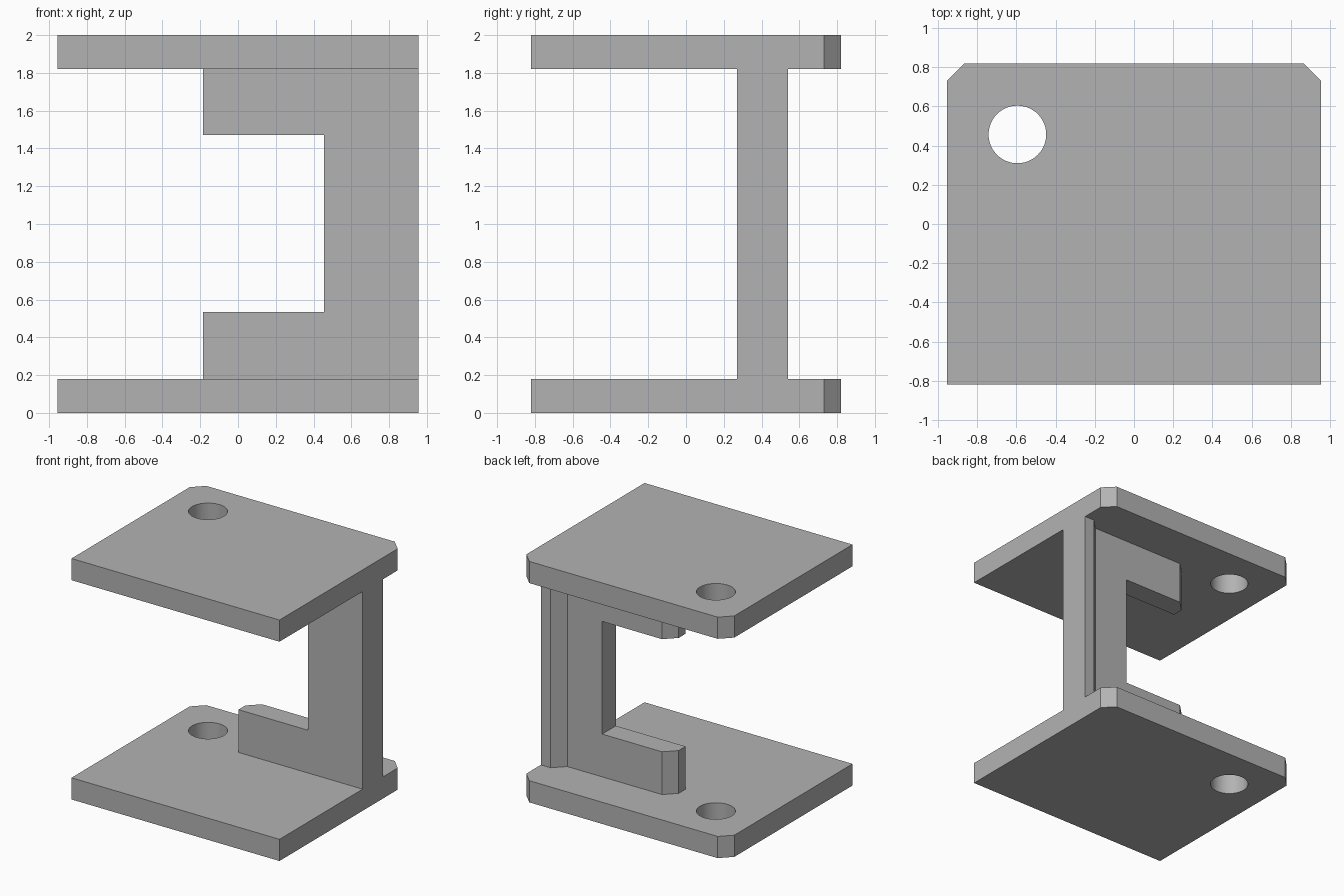
import bpy, bmesh
from math import radians

cube = bpy.data.objects.get("Cube")
if cube:
    bpy.data.objects.remove(cube, do_unlink=True)

HX, HY, H = 0.955, 0.82, 2.0     # half width, half depth, height
T = 0.18                         # plate thickness
C = 0.09                         # chamfer size

grey = bpy.data.materials.new("plain grey")
grey.use_nodes = True
grey.diffuse_color = (0.45, 0.45, 0.45, 1)
grey.node_tree.nodes["Principled BSDF"].inputs["Base Color"].default_value = (0.45, 0.45, 0.45, 1)


def prism(name, outline, z0, z1):
    """Extrude a plan outline from z0 up to z1."""
    bm = bmesh.new()
    face = bm.faces.new([bm.verts.new((x, y, z0)) for x, y in outline])
    new = bmesh.ops.extrude_face_region(bm, geom=[face])["geom"]
    bmesh.ops.translate(bm, vec=(0, 0, z1 - z0),
                        verts=[v for v in new if isinstance(v, bmesh.types.BMVert)])
    bmesh.ops.recalc_face_normals(bm, faces=bm.faces)
    mesh = bpy.data.meshes.new(name)
    bm.to_mesh(mesh)
    bm.free()
    mesh.materials.append(grey)
    obj = bpy.data.objects.new(name, mesh)
    bpy.context.collection.objects.link(obj)
    return obj


def combine(target, other, operation):
    """Apply a boolean and remove the helper object."""
    mod = target.modifiers.new("boolean", "BOOLEAN")
    mod.operation, mod.solver, mod.object = operation, "EXACT", other
    bpy.ops.object.select_all(action="DESELECT")
    bpy.context.view_layer.objects.active = target
    target.select_set(True)
    bpy.ops.object.modifier_apply(modifier=mod.name)
    bpy.data.objects.remove(other, do_unlink=True)


# Upright wall: thin web, chamfered free end and a thicker outer rib
front, web, rib, end = 0.27, 0.45, 0.54, -0.185
bracket = prism("bracket", [
    (end, front), (HX, front), (HX, rib), (HX - C, rib),
    (HX - 2 * C, web), (end + C, web), (end, web - C)], T, H - T)

# Opening that leaves an arm at the top and the bottom of the wall
opening = prism("opening_cutter", [(-1, 0), (0.455, 0), (0.455, 1), (-1, 1)], 0.535, 1.47)
combine(bracket, opening, "DIFFERENCE")

# Matching plates with two chamfered back corners, merged with the wall
plate_outline = [(-HX, -HY), (HX, -HY), (HX, HY - C), (HX - C, HY),
                 (C - HX, HY), (-HX, HY - C)]
for name, z in (("bottom_plate", 0), ("top_plate", H - T)):
    combine(bracket, prism(name, plate_outline, z, z + T), "UNION")

# Round hole through both plates
bpy.ops.mesh.primitive_cylinder_add(vertices=64, radius=0.147, depth=3, location=(-0.595, 0.457, 1))
hole = bpy.context.object
hole.data.materials.append(grey)
combine(bracket, hole, "DIFFERENCE")

bpy.ops.object.shade_smooth_by_angle(angle=radians(30))
